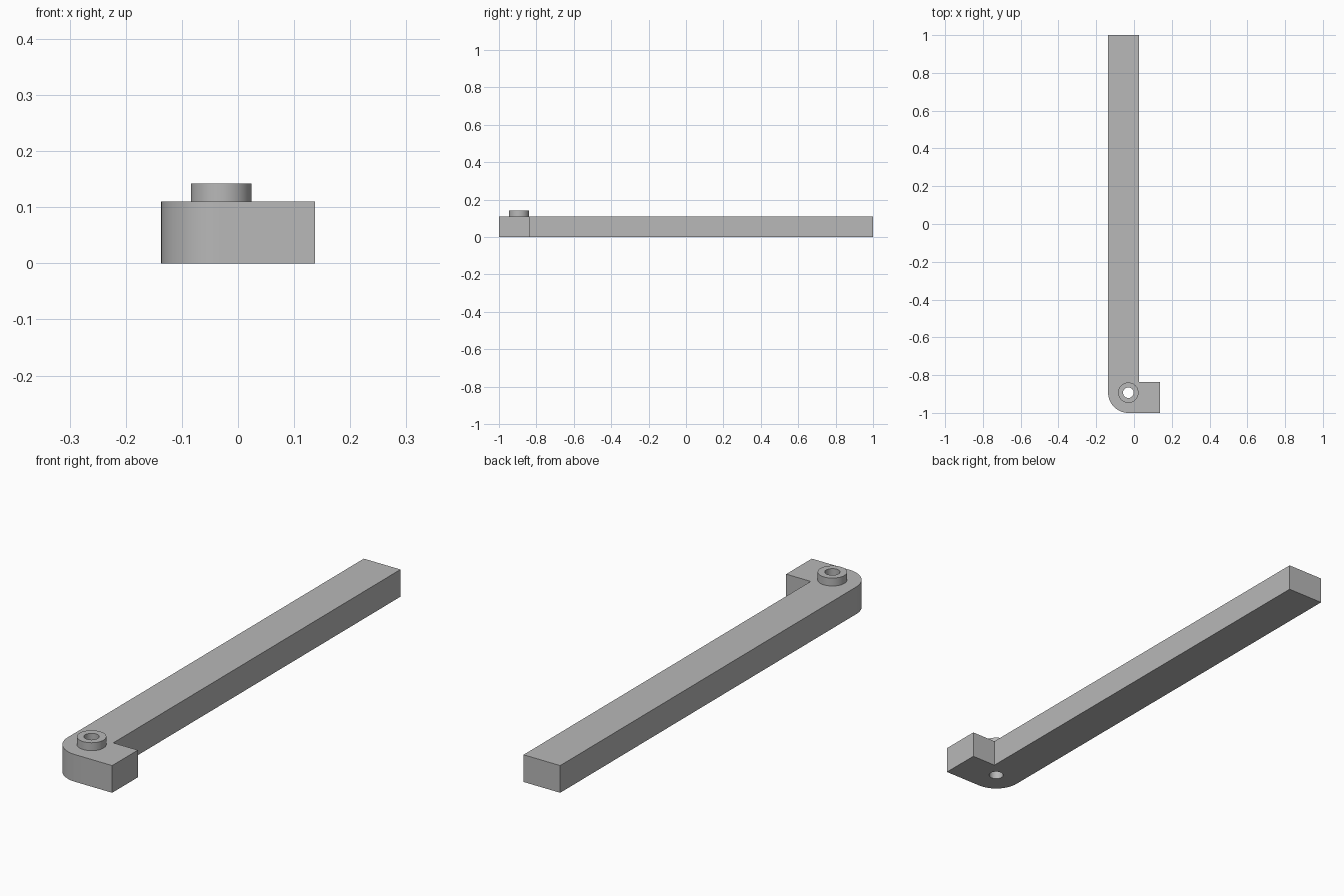
import bpy, bmesh
from math import cos, sin, pi

if "Cube" in bpy.data.objects:
    bpy.data.objects.remove(bpy.data.objects["Cube"], do_unlink=True)

HALF_W, INNER_X, TAB_Y = 0.137, 0.027, -0.836
HEIGHT, BOSS_TOP = 0.11, 0.142
PIVOT_X, PIVOT_Y, CORNER_R = -0.03, -0.893, 0.107
BOSS_R, BORE_R = 0.054, 0.028

grey = bpy.data.materials.new("plain grey")
grey.use_nodes = True
colour = (0.48, 0.48, 0.48, 1)
grey.diffuse_color = colour
grey.node_tree.nodes["Principled BSDF"].inputs["Base Color"].default_value = colour


def arc(radius, start, end, steps):
    """Points on an arc around the pivot."""
    angles = [start + (end - start) * i / steps for i in range(steps + 1)]
    return [(PIVOT_X + radius * cos(a), PIVOT_Y + radius * sin(a)) for a in angles]


def prism(name, outline, bottom, top):
    """Extrude a flat outline upwards into a solid."""
    bm = bmesh.new()
    face = bm.faces.new([bm.verts.new((x, y, bottom)) for x, y in outline])
    grown = bmesh.ops.extrude_face_region(bm, geom=[face])["geom"]
    verts = [g for g in grown if isinstance(g, bmesh.types.BMVert)]
    bmesh.ops.translate(bm, vec=(0, 0, top - bottom), verts=verts)
    bmesh.ops.recalc_face_normals(bm, faces=bm.faces)
    mesh = bpy.data.meshes.new(name)
    bm.to_mesh(mesh)
    bm.free()
    mesh.materials.append(grey)
    obj = bpy.data.objects.new(name, mesh)
    bpy.context.collection.objects.link(obj)
    return obj


def disc(name, radius, bottom, top):
    return prism(name, arc(radius, 0, 2 * pi, 64)[:-1], bottom, top)


# Long arm with a short side tab and one rounded corner
outline = arc(CORNER_R, pi, 1.5 * pi, 24) + [
    (HALF_W, -1), (HALF_W, TAB_Y), (INNER_X, TAB_Y), (INNER_X, 1), (-HALF_W, 1)]
arm = prism("lever_arm", outline, 0, HEIGHT)

# Raised collar around the pivot
collar = disc("pivot_collar", BOSS_R, HEIGHT, BOSS_TOP)

# Bore through arm and collar
cutter = disc("bore_cutter", BORE_R, -0.1, 0.3)
cutter.hide_render = True
cutter.hide_set(True)

for part in (arm, collar):
    cut = part.modifiers.new("bore", 'BOOLEAN')
    cut.operation = 'DIFFERENCE'
    cut.solver = 'EXACT'
    cut.object = cutter
    bpy.ops.object.select_all(action='DESELECT')
    part.select_set(True)
    bpy.context.view_layer.objects.active = part
    bpy.ops.object.modifier_apply(modifier=cut.name)
    bpy.ops.object.shade_smooth_by_angle(angle=pi / 6)

bpy.data.objects.remove(cutter, do_unlink=True)
